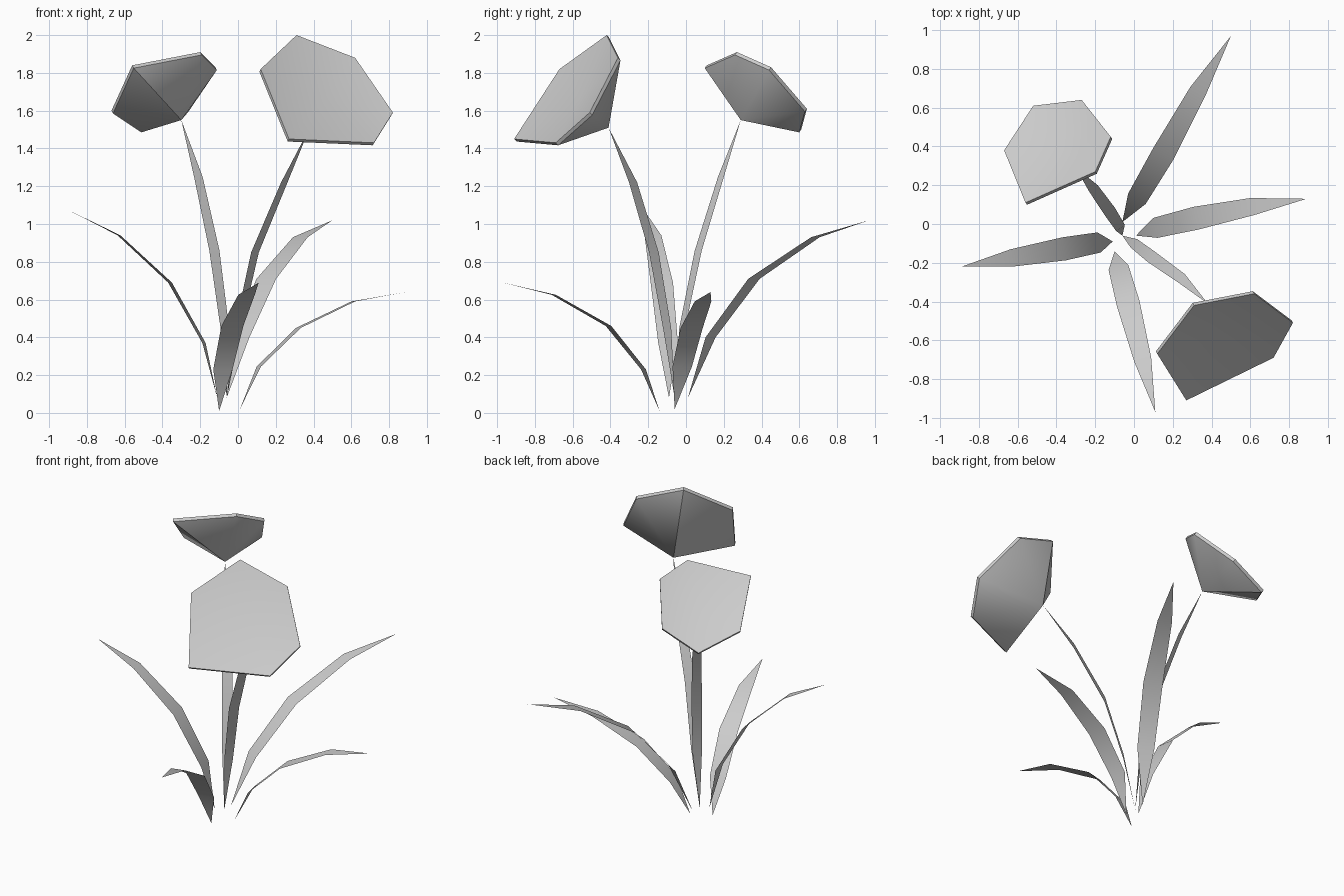
import bpy
from mathutils import Vector

cube = bpy.data.objects.get("Cube")
if cube:
    bpy.data.objects.remove(cube, do_unlink=True)

grey = bpy.data.materials.new("pale_grey")
grey.use_nodes = True
grey.diffuse_color = (0.6, 0.6, 0.6, 1)
grey.node_tree.nodes["Principled BSDF"].inputs["Base Color"].default_value = (0.6, 0.6, 0.6, 1)


def add_mesh(name, verts, faces, angle):
    mesh = bpy.data.meshes.new(name)
    mesh.from_pydata(verts, [], faces)
    mesh.materials.append(grey)
    obj = bpy.data.objects.new(name, mesh)
    bpy.context.collection.objects.link(obj)
    bpy.ops.object.select_all(action='DESELECT')
    obj.select_set(True)
    bpy.context.view_layer.objects.active = obj
    bpy.ops.object.shade_smooth_by_angle(angle=angle)
    return obj


def blade(name, path, widths):
    """Flat bent strip, pointed at both ends; the path runs from base to tip."""
    pts = [Vector(p) for p in path]
    run = pts[-1] - pts[0]
    side = Vector((-run.y, run.x, 0)).normalized()
    verts = [pts[0]]
    for p, w in zip(pts[1:-1], widths):
        verts += [p - side * w / 2, p + side * w / 2]
    verts.append(pts[-1])
    n = len(verts) - 1
    faces = [(0, 1, 2)]
    faces += [(i, i + 2, i + 3, i + 1) for i in range(1, n - 2, 2)]
    faces.append((n - 2, n, n - 1))
    add_mesh(name, verts, faces, 1.2)


def flower(name, apex, rim, lip=0.02, dish=0.05):
    """Six-sided funnel with a thin lip and a slightly dished front."""
    apex = Vector(apex)
    front = [Vector(p) for p in rim]
    centre = sum(front, Vector()) / len(front)
    axis = (centre - apex).normalized()
    back = [p - axis * lip for p in front]
    n = len(front)
    verts = front + back + [centre - axis * dish, apex]
    faces = []
    for i in range(n):
        j = (i + 1) % n
        faces += [(j, i, 2 * n), (i, j, n + j, n + i), (n + i, n + j, 2 * n + 1)]
    add_mesh(name, verts, faces, 0.6)


# Four drooping leaves
leaf_widths = (0.105, 0.12, 0.09)
blade("back_leaf", [(-0.06, 0.01, 0.08), (0.015, 0.13, 0.40), (0.15, 0.36, 0.71),
                    (0.33, 0.685, 0.93), (0.50, 0.97, 1.02)], leaf_widths)
blade("left_leaf", [(0.01, -0.06, 0.02), (0.11, -0.02, 0.245), (0.32, 0.03, 0.45),
                    (0.61, 0.09, 0.59), (0.89, 0.13, 0.64)], leaf_widths)
blade("right_leaf", [(-0.11, -0.09, 0.08), (-0.18, -0.095, 0.37), (-0.36, -0.128, 0.69),
                     (-0.63, -0.175, 0.94), (-0.89, -0.22, 1.07)], leaf_widths)
blade("front_leaf", [(-0.10, -0.14, 0.01), (-0.08, -0.225, 0.23), (-0.03, -0.41, 0.46),
                     (0.045, -0.70, 0.625), (0.11, -0.97, 0.69)], leaf_widths)

# Two upright stems
stem_widths = (0.055, 0.065, 0.055)
blade("right_stem", [(-0.06, -0.06, 0.08), (-0.07, -0.02, 0.45), (-0.125, 0.065, 0.86),
                     (-0.21, 0.185, 1.25), (-0.30, 0.29, 1.55)], stem_widths)
blade("left_stem", [(-0.06, -0.06, 0.08), (0.0, -0.10, 0.45), (0.09, -0.17, 0.85),
                    (0.245, -0.28, 1.22), (0.38, -0.41, 1.51)], stem_widths)

# Two flower heads
flower("left_flower", (0.38, -0.41, 1.51),
       [(0.12, -0.67, 1.82), (0.27, -0.91, 1.45), (0.72, -0.69, 1.43),
        (0.82, -0.51, 1.59), (0.62, -0.36, 1.88), (0.31, -0.42, 2.0)][::-1])
flower("right_flower", (-0.30, 0.29, 1.55),
       [(-0.56, 0.11, 1.84), (-0.20, 0.27, 1.91), (-0.12, 0.45, 1.83),
        (-0.27, 0.64, 1.61), (-0.52, 0.61, 1.50), (-0.67, 0.38, 1.60)][::-1])
